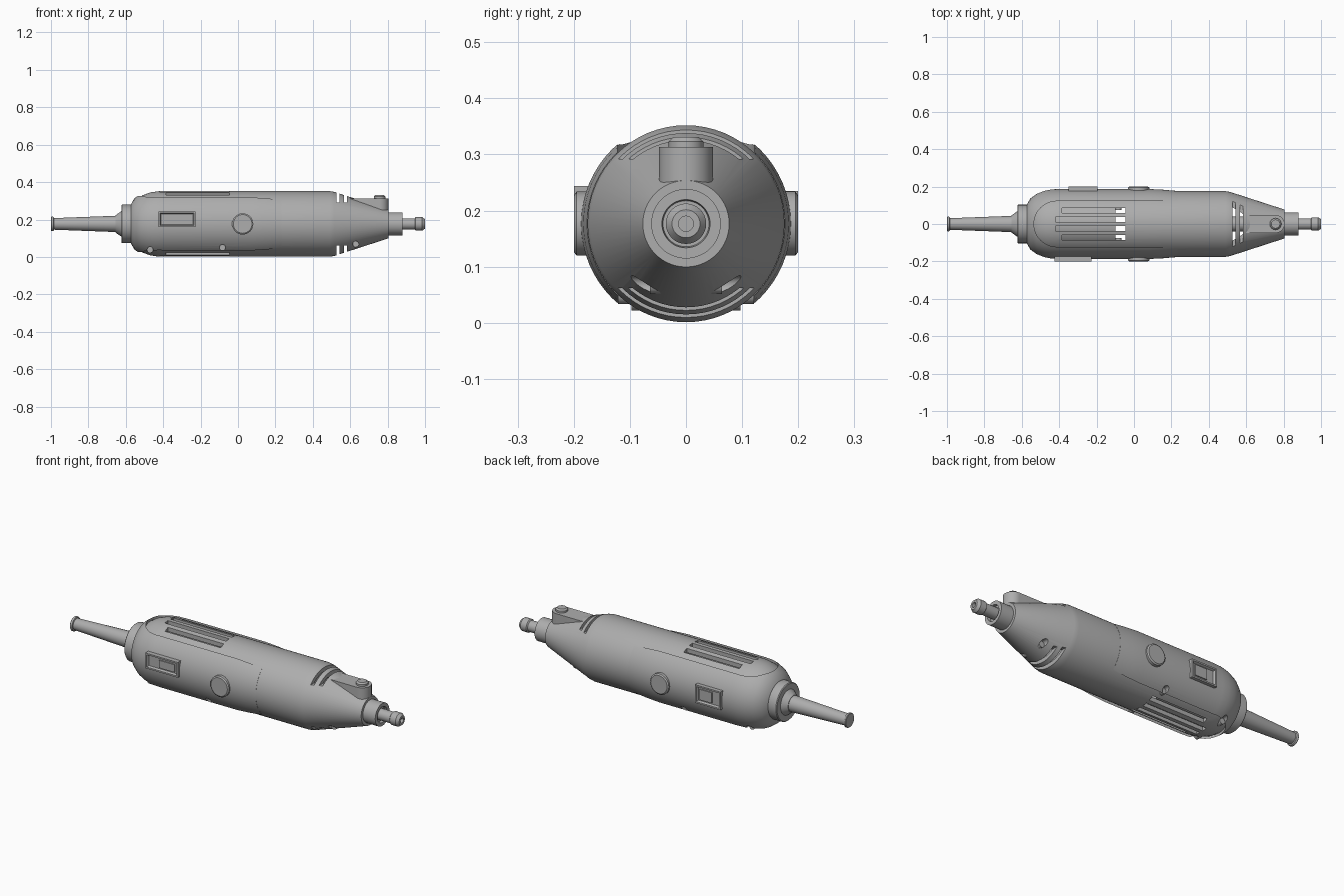
import bpy, bmesh, math
from mathutils import Matrix, Vector

if "Cube" in bpy.data.objects:
    bpy.data.objects.remove(bpy.data.objects["Cube"])

CZ = 0.1765   # height of the long axis

grey = bpy.data.materials.new("plain grey")
grey.use_nodes = True
grey.diffuse_color = (0.42, 0.42, 0.42, 1)
grey.node_tree.nodes["Principled BSDF"].inputs["Base Color"].default_value = (0.42, 0.42, 0.42, 1)


def finish(name, bm):
    """Turn a bmesh into a named grey object."""
    bmesh.ops.recalc_face_normals(bm, faces=bm.faces)
    mesh = bpy.data.meshes.new(name)
    bm.to_mesh(mesh)
    bm.free()
    mesh.materials.append(grey)
    ob = bpy.data.objects.new(name, mesh)
    bpy.context.collection.objects.link(ob)
    return ob


def revolve(name, profile, closed=False, steps=64):
    """Spin (x, radius) points round the long axis."""
    bm = bmesh.new()
    vs = [bm.verts.new((x, 0, CZ + r)) for x, r in profile]
    es = [bm.edges.new(p) for p in zip(vs, vs[1:])]
    if closed:
        es.append(bm.edges.new((vs[-1], vs[0])))
    bmesh.ops.spin(bm, geom=vs + es, cent=(0, 0, CZ), axis=(1, 0, 0),
                   angle=math.tau, steps=steps, use_merge=True)
    bmesh.ops.remove_doubles(bm, verts=bm.verts, dist=1e-5)
    return finish(name, bm)


def hollow(name, outer, wall):
    inner = [(x, r - wall) for x, r in reversed(outer)]
    return revolve(name, outer + inner, closed=True)


def add_box(bm, lo, hi):
    lo, hi = Vector(lo), Vector(hi)
    m = Matrix.Translation((lo + hi) / 2) @ Matrix.Diagonal((*(hi - lo), 1))
    return bmesh.ops.create_cube(bm, size=1, matrix=m)["verts"]


def add_cylinder(bm, x, z, r, y0, y1, r2=None, segs=32):
    """Cylinder along y from y0 to y1."""
    m = Matrix.Translation((x, (y0 + y1) / 2, z)) @ Matrix.Rotation(
        math.radians(-90 if y1 > y0 else 90), 4, 'X')
    bmesh.ops.create_cone(bm, cap_ends=True, segments=segs, radius1=r,
                          radius2=r if r2 is None else r2, depth=abs(y1 - y0), matrix=m)


def add_prism(bm, points, z0, z1):
    f = bm.faces.new([bm.verts.new((x, y, z0)) for x, y in points])
    up = bmesh.ops.extrude_face_region(bm, geom=[f])["geom"]
    bmesh.ops.translate(bm, vec=(0, 0, z1 - z0),
                        verts=[v for v in up if isinstance(v, bmesh.types.BMVert)])


def cut(ob, cutter):
    mod = ob.modifiers.new("cut", 'BOOLEAN')
    mod.operation = 'DIFFERENCE'
    mod.solver = 'EXACT'
    mod.object = cutter
    bpy.context.view_layer.objects.active = ob
    bpy.ops.object.modifier_apply(modifier="cut")


# Housing: hollow tube with tapered nose
core = hollow("housing", [(-0.565, 0.10), (-0.545, 0.13), (-0.51, 0.153), (-0.47, 0.168),
                          (-0.42, 0.1755), (0.49, 0.1755), (0.515, 0.171), (0.805, 0.077)], 0.022)

# Raised grip shell round the sides and back
shell = hollow("grip_shell", [(-0.572, 0.105), (-0.555, 0.136), (-0.52, 0.161), (-0.48, 0.177),
                              (-0.44, 0.185), (-0.40, 0.187), (0.08, 0.187), (0.16, 0.183),
                              (0.232, 0.1765)], 0.024)

# Round-ended opening in the shell, above and below
bm = bmesh.new()
arc = [(-0.413 + 0.122 * math.cos(a), 0.122 * math.sin(a))
       for a in (math.pi * (0.5 + i / 24) for i in range(25))]
add_prism(bm, [(0.4, 0.122)] + arc + [(0.4, -0.122)], -0.2, 0.6)
opening = finish("shell_opening_cutter", bm)
cut(shell, opening)

# Long vent slots and short nose slits
bm = bmesh.new()
for i, y in enumerate((-0.072, -0.024, 0.024, 0.072)):
    start = -0.385 if i in (0, 3) else -0.42
    add_box(bm, (start, y - 0.013, -0.2), (-0.046, y + 0.013, 0.6))
for x in (0.527, 0.566):
    for s in (-1, 1):
        zs = sorted((CZ + s * 0.115, CZ + s * 0.3))
        add_box(bm, (x, -0.3, zs[0]), (x + 0.017, 0.3, zs[1]))
vents = finish("vent_cutter", bm)
cut(core, vents)

# Screw holes along the lower edge, with sunken screws
screws = ((-0.47, 0.038, 0.112), (-0.083, 0.05, 0.136), (0.63, 0.068, 0.079))
hole_bm, screw_bm = bmesh.new(), bmesh.new()
for x, z, y in screws:
    for s in (-1, 1):
        add_cylinder(hole_bm, x, z, 0.016, s * (y - 0.03), s * (y + 0.1))
        add_cylinder(screw_bm, x, z, 0.0165, s * (y - 0.06), s * (y - 0.015))
holes = finish("screw_hole_cutter", hole_bm)
finish("screws", screw_bm)
for ob in (core, shell):
    cut(ob, holes)
for ob in (opening, vents, holes):
    bpy.data.objects.remove(ob)

# Motor visible through the vents
revolve("motor", [(-0.53, 0), (-0.53, 0.10), (-0.44, 0.135), (-0.10, 0.135), (-0.10, 0)])
revolve("drive_unit", [(-0.045, 0), (-0.045, 0.145), (0.45, 0.145), (0.45, 0.04),
                       (0.80, 0.04), (0.80, 0)])

# Rear collar, cord sleeve
revolve("rear_collar", [(-0.55, 0), (-0.55, 0.10), (-0.567, 0.103), (-0.62, 0.103),
                        (-0.624, 0.099), (-0.624, 0.068), (-0.655, 0.046), (-0.655, 0)])
revolve("cord_sleeve", [(-0.64, 0), (-0.64, 0.044), (-0.984, 0.031), (-0.986, 0.037),
                        (-0.99, 0.039), (-0.997, 0.039), (-1.0, 0.036), (-1.0, 0)], steps=40)

# Nose collar, spindle and collet nut
revolve("nose_collar", [(0.77, 0), (0.77, 0.062), (0.88, 0.062), (0.88, 0.043),
                        (0.865, 0.041), (0.865, 0)], steps=48)
revolve("spindle", [(0.85, 0), (0.85, 0.03), (0.955, 0.03), (0.955, 0)], steps=32)
revolve("collet_nut", [(0.945, 0), (0.945, 0.03), (0.95, 0.036), (0.985, 0.036), (1.0, 0.025),
                       (1.0, 0.0135), (0.97, 0.0135), (0.97, 0)], steps=32)

# Lock block on the nose, rounded at the front, with its button
bm = bmesh.new()
end = [(0.757 + 0.048 * math.cos(a), 0.048 * math.sin(a))
       for a in (math.pi * (i / 20 - 0.5) for i in range(21))]
add_prism(bm, [(0.6, -0.048)] + end + [(0.6, 0.048)], 0.245, 0.313)
finish("lock_block", bm)
bm = bmesh.new()
for r1, r2, z0, z1 in ((0.031, 0.031, 0.30, 0.323), (0.031, 0.023, 0.323, 0.331)):
    bmesh.ops.create_cone(bm, cap_ends=True, segments=32, radius1=r1, radius2=r2, depth=z1 - z0,
                          matrix=Matrix.Translation((0.757, 0, (z0 + z1) / 2)))
finish("lock_button", bm)

# Side parts: brush cap and framed switch on each side
for side, s, x0, x1, z0, z1 in (("front", -1, -0.425, -0.227, 0.16, 0.244),
                                ("back", 1, -0.35, -0.195, 0.135, 0.235)):
    bm = bmesh.new()
    add_cylinder(bm, 0.025, CZ, 0.057, s * 0.14, s * 0.195)
    add_cylinder(bm, 0.025, CZ, 0.057, s * 0.195, s * 0.2, r2=0.05)
    finish(side + "_brush_cap", bm)

    bm = bmesh.new()
    ys = sorted((s * 0.14, s * 0.2))
    add_box(bm, (x0, ys[0], z0), (x1, ys[1], z1))
    bm.normal_update()
    face = [f for f in bm.faces if f.normal.y * s > 0.9]
    bmesh.ops.inset_region(bm, faces=face, thickness=0.012)
    bmesh.ops.inset_region(bm, faces=face, thickness=0.008, depth=-0.011)
    finish(side + "_switch_frame", bm)

    bm = bmesh.new()
    ys = sorted((s * 0.17, s * 0.195))
    xm = (x0 + x1) / 2
    add_box(bm, (xm - 0.02, ys[0], z0 + 0.021), (x1 - 0.024, ys[1], z1 - 0.021))
    finish(side + "_switch_slider", bm)

# Smooth shading with sharp edges kept
bpy.ops.object.select_all(action='DESELECT')
for ob in bpy.context.collection.objects:
    if ob.type == 'MESH':
        ob.select_set(True)
        bpy.context.view_layer.objects.active = ob
bpy.ops.object.shade_smooth_by_angle(angle=math.radians(28))
